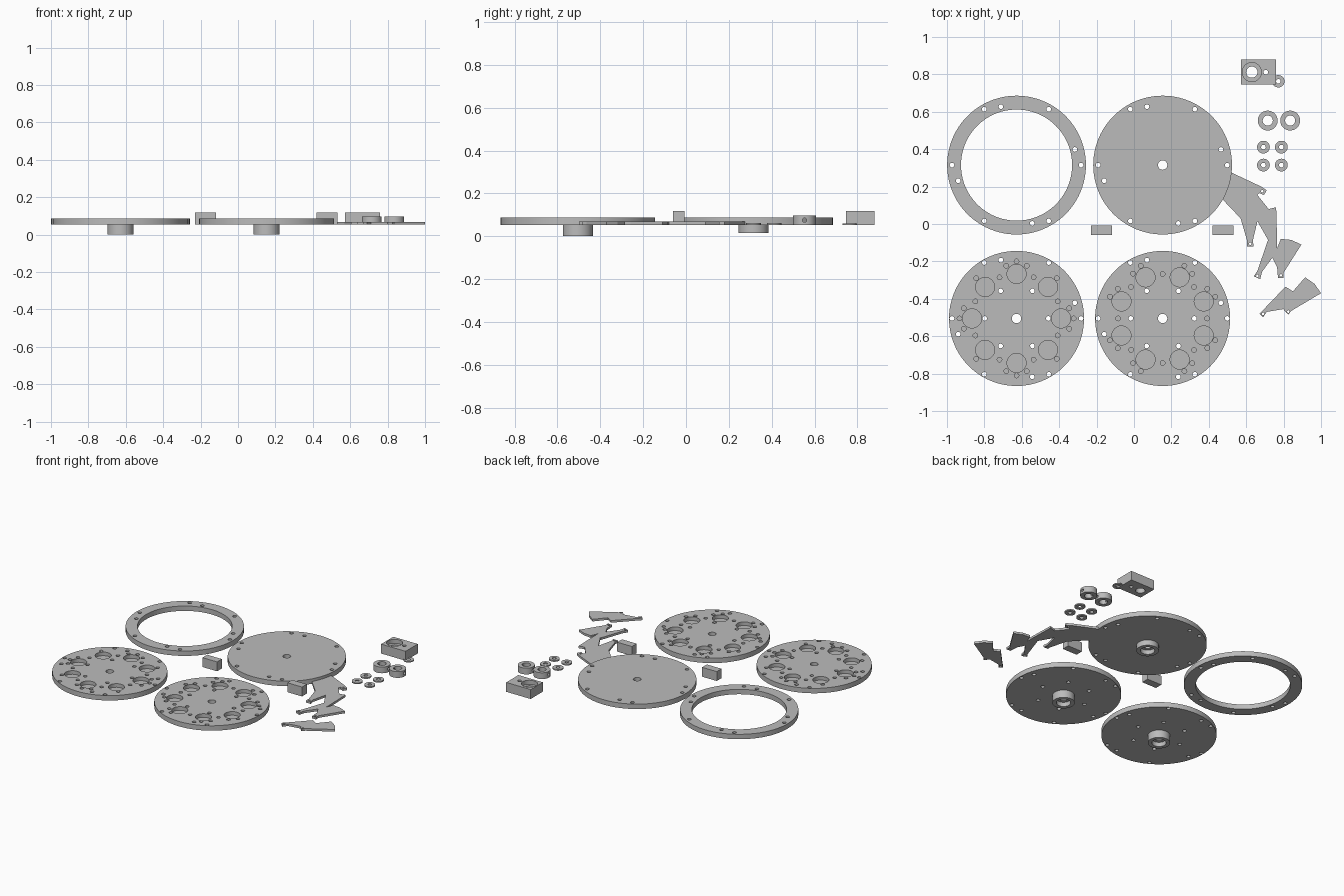
import bpy, bmesh
from math import radians, cos, sin, pi
from mathutils import Matrix, Vector

scene = bpy.context.scene
default_cube = bpy.data.objects.get("Cube")
if default_cube:
    bpy.data.objects.remove(default_cube, do_unlink=True)

grey = bpy.data.materials.new("plain_grey")
grey.use_nodes = True
grey.diffuse_color = (0.5, 0.5, 0.5, 1)
grey.node_tree.nodes["Principled BSDF"].inputs["Base Color"].default_value = (0.5, 0.5, 0.5, 1)

BED = 0.053        # height of the undersides
PLATE_TOP = 0.087
BLOCK_TOP = 0.118
SCREW = 0.0125     # screw hole radius
LEAF_TOP = 0.068


def make_object(name, bm):
    bmesh.ops.remove_doubles(bm, verts=bm.verts, dist=1e-5)
    bmesh.ops.recalc_face_normals(bm, faces=bm.faces)
    mesh = bpy.data.meshes.new(name)
    bm.to_mesh(mesh)
    bm.free()
    mesh.materials.append(grey)
    obj = bpy.data.objects.new(name, mesh)
    scene.collection.objects.link(obj)
    return obj


def select_only(obj):
    bpy.ops.object.select_all(action='DESELECT')
    obj.select_set(True)
    bpy.context.view_layer.objects.active = obj


def smooth(obj):
    select_only(obj)
    bpy.ops.object.shade_smooth_by_angle(angle=radians(30))


def lathe(name, centre, profile, steps=96):
    """Spin a closed (radius, height) profile around a vertical axis."""
    bm = bmesh.new()
    verts = [bm.verts.new((r, 0, z)) for r, z in profile]
    edges = [bm.edges.new((a, b)) for a, b in zip(verts, verts[1:] + verts[:1])]
    bmesh.ops.spin(bm, geom=verts + edges, cent=(0, 0, 0), axis=(0, 0, 1),
                   angle=2 * pi, steps=steps, use_duplicate=False)
    bmesh.ops.translate(bm, vec=(*centre, 0), verts=bm.verts)
    return make_object(name, bm)


def tube(name, centre, outer, inner, bottom, top, steps=48):
    return lathe(name, centre, [(inner, bottom), (outer, bottom), (outer, top), (inner, top)], steps)


def box(name, low, high):
    bm = bmesh.new()
    size = Vector(high) - Vector(low)
    middle = (Vector(high) + Vector(low)) / 2
    bmesh.ops.create_cube(bm, size=1, matrix=Matrix.Translation(middle) @ Matrix.Diagonal((*size, 1)))
    return make_object(name, bm)


def drill(obj, holes, axis='Z'):
    """Cut round holes given as (x, y, radius, bottom, top)."""
    bm = bmesh.new()
    for x, y, radius, bottom, top in holes:
        place = Matrix.Translation((x, y, (bottom + top) / 2))
        if axis == 'X':
            place = place @ Matrix.Rotation(pi / 2, 4, 'Y')
        length = top - bottom if axis == 'Z' else 0.3
        bmesh.ops.create_cone(bm, cap_ends=True, segments=32 if radius > 0.02 else 16,
                              radius1=radius, radius2=radius, depth=length, matrix=place)
    cutter = make_object("hole_cutter", bm)
    cutter.hide_render = True
    mod = obj.modifiers.new("holes", 'BOOLEAN')
    mod.operation, mod.solver, mod.object = 'DIFFERENCE', 'EXACT', cutter
    select_only(obj)
    bpy.ops.object.modifier_apply(modifier=mod.name)
    bpy.data.objects.remove(cutter, do_unlink=True)


def polar(centre, radius, degrees):
    a = radians(degrees)
    return centre[0] + radius * cos(a), centre[1] + radius * sin(a)


def rim_holes(centre):
    """Six rim bolts plus four offset bolts, all the way through."""
    spots = [polar(centre, 0.345, 60 * i) for i in range(6)]
    spots += [polar(centre, 0.323, 15 + 90 * i) for i in range(4)]
    return [(*p, SCREW, -0.1, 0.2) for p in spots]


def socket_holes(centre, turn, sides):
    """Eight blind sockets with screw holes, and six inner bolts."""
    floor = PLATE_TOP - 0.025
    holes = [(*polar(centre, 0.17, 60 * i), SCREW, -0.1, 0.2) for i in range(6)]
    for i in range(8):
        angle = turn + 45 * i
        holes.append((*polar(centre, 0.238, angle), 0.051, floor, 0.2))
        holes.append((*polar(centre, 0.305, angle), SCREW, floor, 0.2))
        holes.append((*polar(centre, 0.238, angle + 22.5), SCREW, floor, 0.2))
        for side in sides[i % 2]:
            holes.append((*polar(centre, 0.287, angle + 11 * side), SCREW, floor, 0.2))
    return holes


def hub_disc(name, centre, radius, hub_bottom):
    """Disc with a counterbored hub underneath and a central bore."""
    step = hub_bottom + 0.03
    return lathe(name, centre, [
        (0.025, PLATE_TOP), (radius, PLATE_TOP), (radius, BED), (0.07, BED),
        (0.07, hub_bottom), (0.045, hub_bottom), (0.045, step), (0.025, step)])


# Large discs and the open ring
ring_centre, cover_centre = (-0.628, 0.315), (0.153, 0.315)
left_centre, right_centre = (-0.628, -0.505), (0.153, -0.505)

ring = tube("open_ring", ring_centre, 0.371, 0.297, BED, PLATE_TOP, 96)
drill(ring, rim_holes(ring_centre))
cover = hub_disc("cover_disc", cover_centre, 0.371, 0.015)
drill(cover, rim_holes(cover_centre))
left_disc = hub_disc("left_socket_disc", left_centre, 0.361, 0.0)
drill(left_disc, rim_holes(left_centre) + socket_holes(left_centre, 0, ((-1, 1), ())))
right_disc = hub_disc("right_socket_disc", right_centre, 0.361, 0.0)
drill(right_disc, rim_holes(right_centre) + socket_holes(right_centre, 22.5, ((1,), (-1,))))
for part in (ring, cover, left_disc, right_disc):
    smooth(part)

# Plain spacer blocks
for side, x in (("right", -0.23), ("left", 0.42)):
    box(side + "_spacer_block", (x, -0.06, BED), (x + 0.112, -0.008, BLOCK_TOP))

# Bored block with its screw tab
block = box("bored_block", (0.573, 0.747, BED), (0.76, 0.88, BLOCK_TOP))
drill(block, [(0.63, 0.812, 0.03, 0, 0.2), (0.705, 0.812, SCREW, 0, 0.2)])
drill(block, [(0.63, 0.812, 0.051, 0.09, 0.2)])
smooth(block)
smooth(tube("screw_tab", (0.772, 0.763), 0.033, SCREW, BED, 0.06))

# Collars with a cross hole, and small washers
for i, x in enumerate((0.715, 0.835)):
    collar = tube(f"collar_{i}", (x, 0.553), 0.053, 0.027, BED, 0.096)
    drill(collar, [(x, 0.553, 0.01, 0.065, 0.085)], axis='X')
    smooth(collar)
for x in (0.692, 0.788):
    for y in (0.315, 0.411):
        smooth(tube("small_washer", (x, y), 0.034, SCREW, BED, 0.062))


# Thin folding leaves
def leaf(name, outline, pins):
    bm = bmesh.new()
    face = bm.faces.new([bm.verts.new((x, y, BED)) for x, y in outline])
    raised = bmesh.ops.extrude_face_region(bm, geom=[face])["geom"]
    bmesh.ops.translate(bm, vec=(0, 0, LEAF_TOP - BED),
                        verts=[v for v in raised if isinstance(v, bmesh.types.BMVert)])
    obj = make_object(name, bm)
    drill(obj, [(x, y, 0.007, 0, 0.2) for x, y in pins])


leaf("upper_leaf", [
    (.43, .19), (.51, .28), (.68, .20), (.71, .18), (.695, .155), (.67, .165),
    (.66, .155), (.72, .08), (.76, .09), (.765, -.08), (.725, -.10), (.66, .015),
    (.635, -.09), (.64, -.12), (.605, -.12), (.605, -.09), (.57, .03), (.475, .13)],
    [(.685, .175), (.622, -.105)])
leaf("middle_leaf", [
    (.765, -.08), (.765, -.13), (.785, -.08), (.84, -.085), (.895, -.11), (.80, -.26),
    (.80, -.29), (.77, -.29), (.765, -.23), (.74, -.18), (.685, -.255), (.675, -.295),
    (.64, -.28), (.66, -.25), (.715, -.09)],
    [(.785, -.275), (.66, -.278)])
leaf("lower_leaf", [
    (.915, -.285), (.965, -.32), (1.0, -.37), (.84, -.465), (.825, -.485), (.805, -.465),
    (.80, -.455), (.71, -.47), (.69, -.50), (.67, -.48), (.695, -.455), (.81, -.335),
    (.85, -.36)],
    [(.825, -.468), (.69, -.48)])
